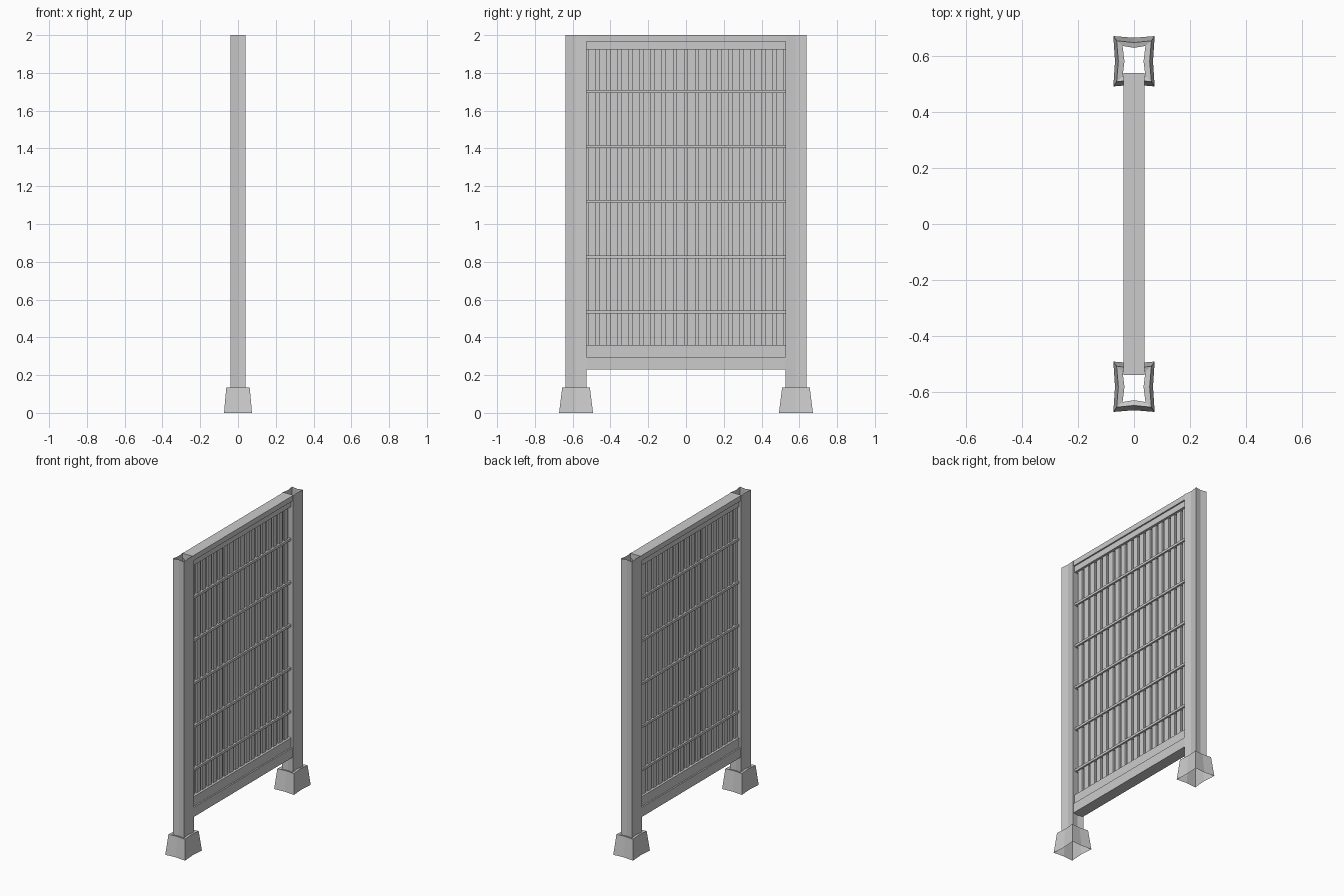
import bpy

if "Cube" in bpy.data.objects:
    bpy.data.objects.remove(bpy.data.objects["Cube"])

def mesh_object(name, verts, faces):
    me = bpy.data.meshes.new(name)
    me.from_pydata(verts, [], faces)
    me.update()
    ob = bpy.data.objects.new(name, me)
    bpy.context.collection.objects.link(ob)
    return ob

def box(name, x0, x1, y0, y1, z0, z1):
    v = [(x, y, z) for z in (z0, z1) for x, y in ((x0, y0), (x1, y0), (x1, y1), (x0, y1))]
    f = [(3, 2, 1, 0), (4, 5, 6, 7)] + [(i, (i + 1) % 4, (i + 1) % 4 + 4, i + 4) for i in range(4)]
    return mesh_object(name, v, f)

def pinched_loft(name, cy, rings):
    """Open shell through rectangular rings whose sides dip inwards at the middle."""
    verts, faces = [], []
    for hx, hy, z, dip in rings:
        ex, ey = hx - dip, hy - dip
        verts += [(x, cy + y, z) for x, y in ((-hx, -hy), (0, -ey), (hx, -hy), (ex, 0),
                                              (hx, hy), (0, ey), (-hx, hy), (-ex, 0))]
    for r in range(len(rings) - 1):
        for i in range(8):
            a, b = r * 8 + i, r * 8 + (i + 1) % 8
            faces.append((a, b, b + 8, a + 8))
    return mesh_object(name, verts, faces)

# hollow posts with pinched sides, each standing in a flared foot
for side, s in (("left", -1), ("right", 1)):
    cy = 0.582 * s
    pinched_loft(f"{side}_post", cy, [(0.041, 0.055, 0.13, 0.007), (0.041, 0.055, 2.0, 0.007)])
    pinched_loft(f"{side}_foot", cy, [(0.074, 0.09, 0, 0.006), (0.062, 0.073, 0.135, 0.006),
                                      (0.041, 0.055, 0.13, 0.007)])

# wide outer beams, reaching into the posts
box("top_beam", -0.0375, 0.0375, -0.54, 0.54, 1.965, 2.0)
box("bottom_beam", -0.0375, 0.0375, -0.54, 0.54, 0.23, 0.295)

# narrower inner rails of the panel
box("top_rail", -0.028, 0.028, -0.535, 0.535, 1.925, 1.965)
box("bottom_rail", -0.028, 0.028, -0.535, 0.535, 0.295, 0.36)

# thin cross bars
for i in range(5):
    z = 0.535 + i * 0.2915
    box(f"cross_bar_{i + 1}", -0.024, 0.024, -0.535, 0.535, z - 0.008, z + 0.008)

# two layers of slats, each covering the gaps of the other
pitch = 1.05 / 18
for i in range(18):
    y = -0.525 + (i + 0.5) * pitch
    box(f"near_slat_{i + 1}", 0.002, 0.013, y - 0.02, y + 0.02, 0.35, 1.935)
for i in range(19):
    y = -0.525 + i * pitch
    box(f"far_slat_{i + 1}", -0.013, -0.002, max(y - 0.02, -0.535), min(y + 0.02, 0.535), 0.35, 1.935)
